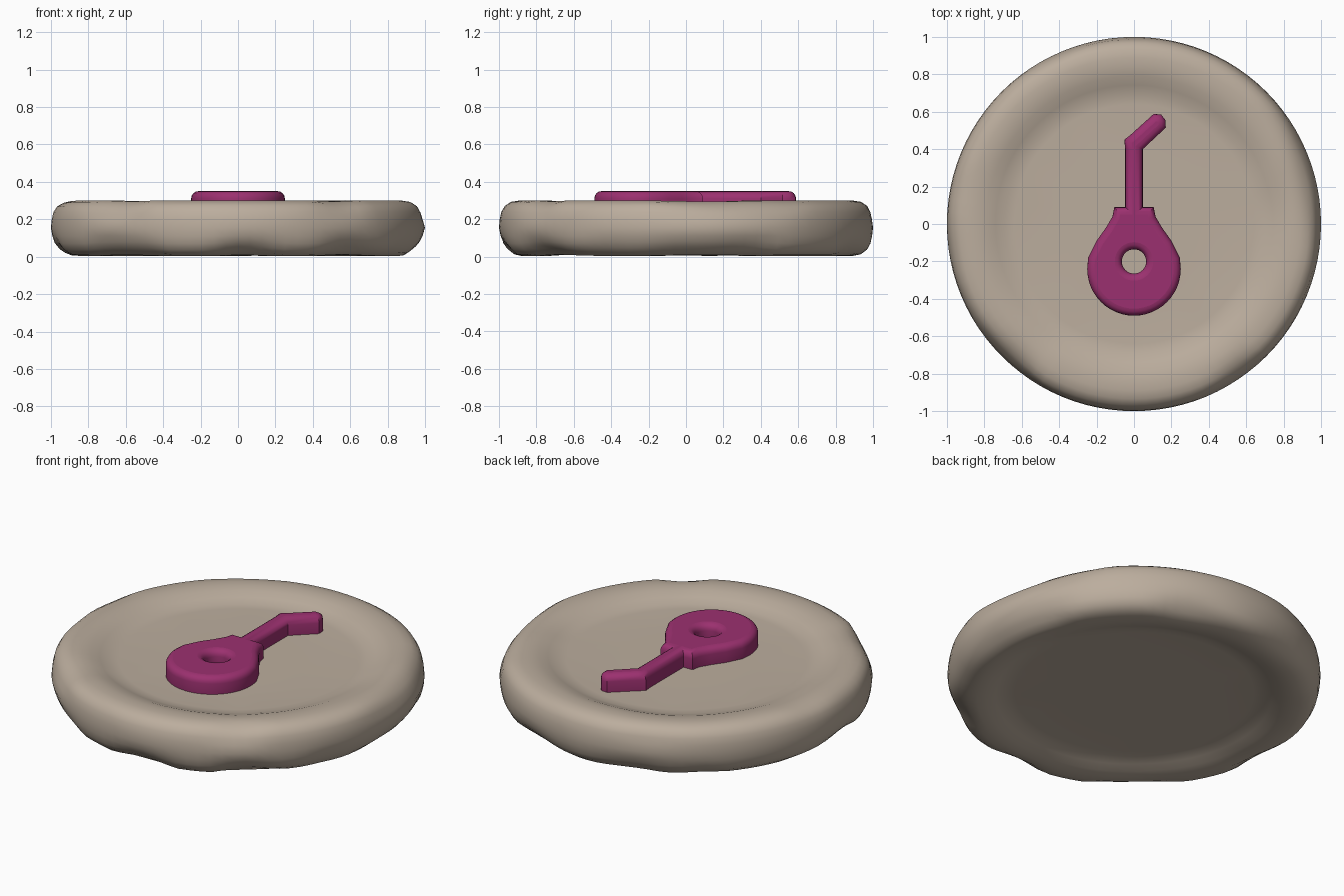
import bpy, bmesh, math
from mathutils import Vector, noise

if "Cube" in bpy.data.objects:
    bpy.data.objects.remove(bpy.data.objects["Cube"])


def paint(obj, name, rgb):
    mat = bpy.data.materials.new(name)
    mat.diffuse_color = (*rgb, 1)
    mat.use_nodes = True
    mat.node_tree.nodes["Principled BSDF"].inputs["Base Color"].default_value = mat.diffuse_color
    obj.data.materials.append(mat)


def smooth(obj, angle):
    bpy.ops.object.select_all(action='DESELECT')
    obj.select_set(True)
    bpy.context.view_layer.objects.active = obj
    bpy.ops.object.shade_smooth_by_angle(angle=math.radians(angle))


# Stone disc: lathed profile (radius, height), dished on both faces
profile = [(0.35, 0.25), (0.64, 0.25), (0.69, 0.255), (0.74, 0.274), (0.79, 0.292),
           (0.84, 0.30), (0.89, 0.30), (0.935, 0.293), (0.968, 0.272), (0.987, 0.24),
           (0.996, 0.20), (1.0, 0.155), (0.996, 0.11), (0.987, 0.07), (0.968, 0.037),
           (0.935, 0.012), (0.89, 0.003), (0.84, 0.003), (0.79, 0.012), (0.74, 0.03),
           (0.69, 0.047), (0.64, 0.05), (0.35, 0.05)]
SEG = 96
bm = bmesh.new()
rings = []
for r, z in profile:
    ring = []
    for i in range(SEG):
        a = 2 * math.pi * i / SEG
        p = Vector((r * math.cos(a), r * math.sin(a), z))
        # Worn, uneven rim: push the rounded corners gently inwards
        if r > 0.66:
            wear = max(0, noise.noise(p * 2.6 + Vector((3, 7, 1)))) * 0.04
            corner = min(1, abs(z - 0.152) / 0.11) if r > 0.9 else 0.3
            pull = Vector((0.85 * math.cos(a), 0.85 * math.sin(a), 0.152)) - p
            p += pull.normalized() * wear * corner
        ring.append(bm.verts.new(p))
    rings.append(ring)
for a, b in zip(rings, rings[1:]):
    for i in range(SEG):
        j = (i + 1) % SEG
        bm.faces.new((a[i], b[i], b[j], a[j]))
bm.faces.new(rings[0])
bm.faces.new(rings[-1][::-1])
bmesh.ops.recalc_face_normals(bm, faces=bm.faces)
mesh = bpy.data.meshes.new("stone_disc")
bm.to_mesh(mesh)
bm.free()
disc = bpy.data.objects.new("stone_disc", mesh)
bpy.context.collection.objects.link(disc)
paint(disc, "stone", (0.50, 0.42, 0.34))
smooth(disc, 60)

# Raised emblem: round body with tapering neck, stem and bent tip
body = [(0.25 * math.cos(t), -0.24 + 0.25 * math.sin(t))
        for t in (math.radians(-180 + 180 * i / 24) for i in range(25))]
outline = body + [(0.245, -0.18), (0.20, -0.09), (0.15, -0.02), (0.115, 0.04), (0.105, 0.09),
                  (0.047, 0.09), (0.047, 0.40), (0.17, 0.515), (0.168, 0.555),
                  (0.145, 0.585), (0.105, 0.588), (-0.02, 0.475), (-0.052, 0.45),
                  (-0.047, 0.40), (-0.047, 0.09), (-0.105, 0.09), (-0.115, 0.04),
                  (-0.15, -0.02), (-0.20, -0.09), (-0.245, -0.18)]
hole = [(0.065 * math.cos(2 * math.pi * i / 32), -0.2 + 0.065 * math.sin(2 * math.pi * i / 32))
        for i in range(32)]
BEVEL = 0.038
curve = bpy.data.curves.new("emblem", 'CURVE')
curve.dimensions = '2D'
curve.fill_mode = 'BOTH'
curve.extrude = 0.04
curve.bevel_depth = BEVEL
curve.bevel_resolution = 3
curve.offset = -BEVEL
for pts in (outline, hole):
    s = curve.splines.new('POLY')
    s.points.add(len(pts) - 1)
    for point, (x, y) in zip(s.points, pts):
        point.co = (x, y, 0, 1)
    s.use_cyclic_u = True
emblem = bpy.data.objects.new("emblem", curve)
emblem.location.z = 0.35 - 0.04 - BEVEL
bpy.context.collection.objects.link(emblem)
paint(emblem, "magenta", (0.33, 0.03, 0.16))
bpy.ops.object.select_all(action='DESELECT')
emblem.select_set(True)
bpy.context.view_layer.objects.active = emblem
bpy.ops.object.convert(target='MESH')
smooth(bpy.context.object, 40)
